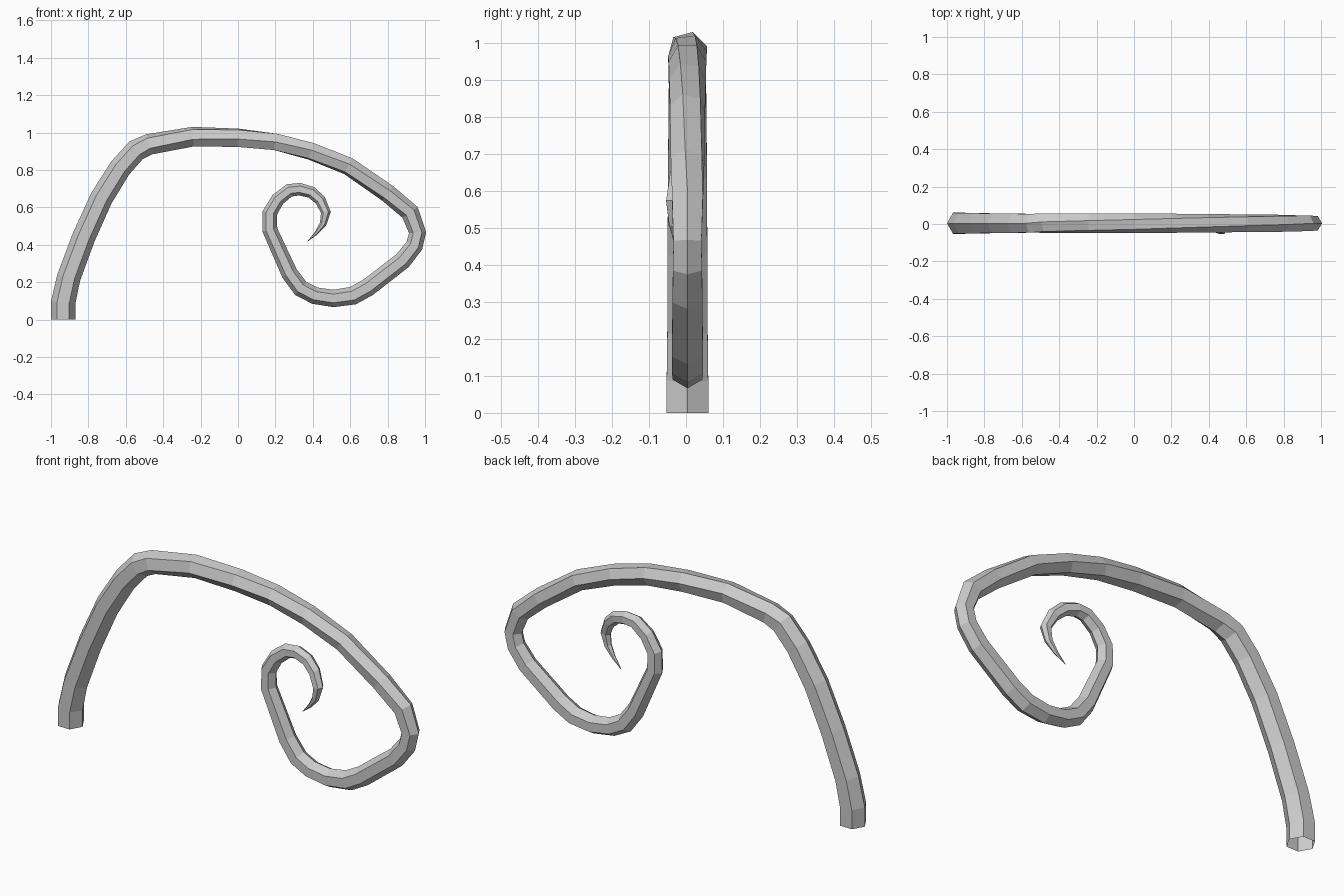
import bpy, bmesh, math
from mathutils import Vector

if "Cube" in bpy.data.objects:
    bpy.data.objects.remove(bpy.data.objects["Cube"])

# Centre line in the front plane: x, z, radius
PATH = [
    (-.935, 0, .065), (-.935, .09, .065), (-.905, .225, .063), (-.825, .44, .062),
    (-.73, .65, .061), (-.63, .81, .059), (-.545, .905, .058), (-.475, .937, .056),
    (-.24, .978, .054), (0, .972, .053), (.2, .95, .051), (.39, .90, .05),
    (.59, .82, .049), (.80, .675, .049), (.92, .573, .048), (.96, .465, .044),
    (.943, .395, .045), (.88, .315, .047), (.695, .172, .048), (.615, .128, .048),
    (.51, .113, .046), (.41, .128, .045), (.335, .167, .045), (.275, .248, .044),
    (.222, .365, .042), (.170, .48, .040), (.170, .57, .038), (.213, .643, .036),
    (.275, .691, .034), (.33, .697, .033), (.393, .680, .031), (.44, .638, .029),
    (.470, .573, .025), (.455, .512, .018), (.42, .464, .010), (.372, .418, .001)]
# Sideways drift of the coil tip
DRIFT = {30: -.010, 31: -.022, 32: -.036, 33: -.034, 34: -.028, 35: -.02}
SIDES = 6

pts = [Vector((x, 0, z)) for x, z, r in PATH]
n = len(pts)
bm = bmesh.new()
rings = []
for i, (p, (_, _, r)) in enumerate(zip(pts, PATH)):
    a = (p - pts[i - 1]).normalized() if i else None
    b = (pts[i + 1] - p).normalized() if i < n - 1 else None
    t = ((a or b) + (b or a)).normalized()
    miter = 1 / max(t.dot(a or b), .7)
    normal = Vector((-t.z, 0, t.x))
    # the section turns by one side across the top of the arch
    twist = math.radians(60) * min(1, max(0, (i - 6) / 8))
    centre = p + Vector((0, .004 + DRIFT.get(i, 0), 0))
    ring = []
    for k in range(SIDES):
        ang = twist + k * math.tau / SIDES
        ring.append(bm.verts.new(centre + normal * (r * miter * math.cos(ang))
                                 + Vector((0, r * math.sin(ang), 0))))
    rings.append(ring)

# Skin between neighbouring rings; the base stays open, the tip is closed
for lo, hi in zip(rings, rings[1:]):
    for k in range(SIDES):
        j = (k + 1) % SIDES
        bm.faces.new((lo[k], lo[j], hi[j], hi[k]))
bm.faces.new(rings[-1])
bmesh.ops.recalc_face_normals(bm, faces=bm.faces)

mesh = bpy.data.meshes.new("curled_tendril")
bm.to_mesh(mesh)
bm.free()
tendril = bpy.data.objects.new("curled_tendril", mesh)
bpy.context.collection.objects.link(tendril)
